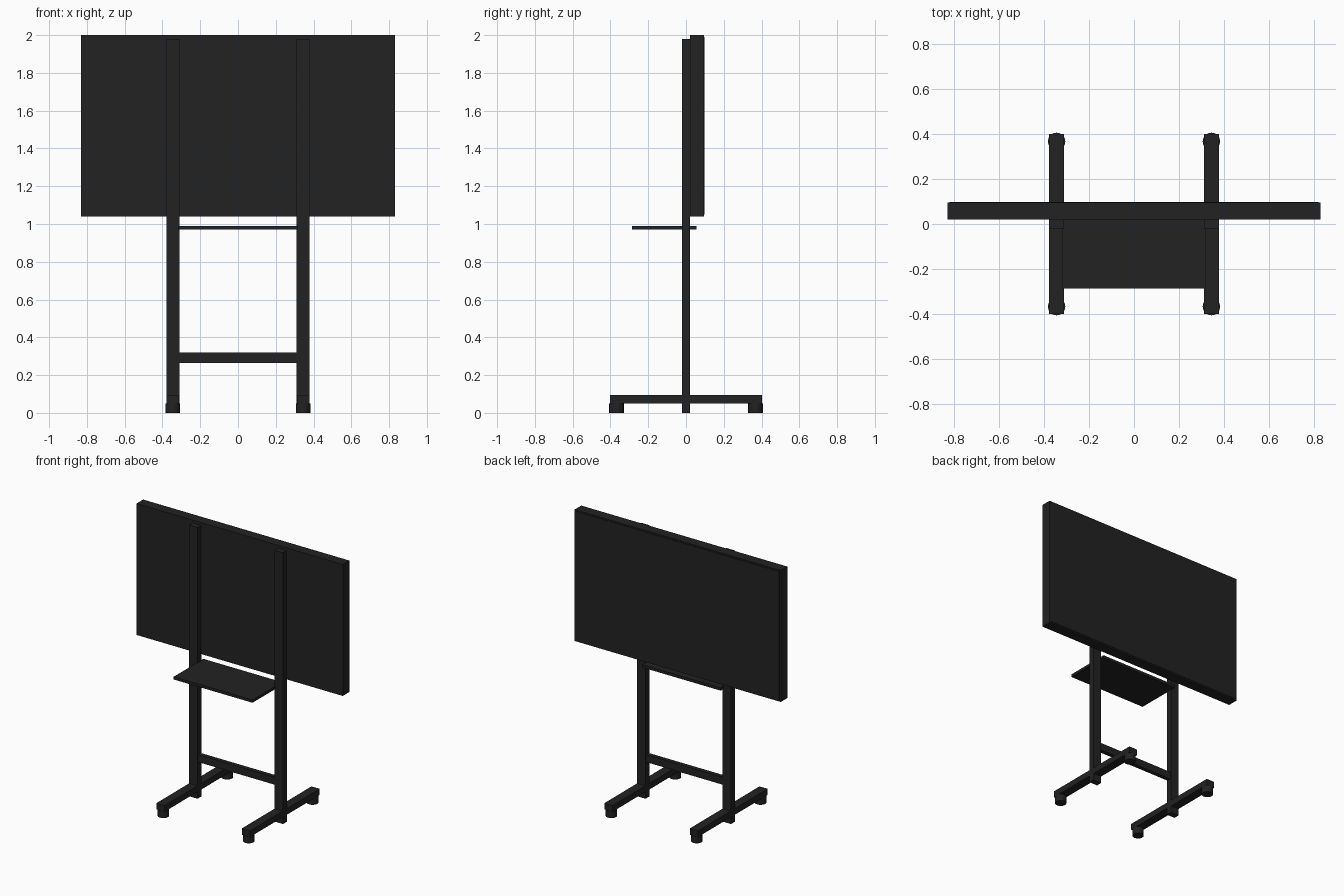
import bpy
import math

if "Cube" in bpy.data.objects:
    bpy.data.objects.remove(bpy.data.objects["Cube"], do_unlink=True)


def make_material(name, rgb):
    m = bpy.data.materials.new(name)
    m.use_nodes = True
    m.diffuse_color = (*rgb, 1)
    m.node_tree.nodes["Principled BSDF"].inputs["Base Color"].default_value = (*rgb, 1)
    return m


black = make_material("matte black", (0.016, 0.016, 0.016))


def box(name, x, y, z):
    """Box from (min, max) ranges on each axis."""
    bpy.ops.mesh.primitive_cube_add(size=1)
    o = bpy.context.object
    o.name = name
    for v in o.data.vertices:
        v.co = [r[0] if c < 0 else r[1] for c, r in zip(v.co, (x, y, z))]
    o.data.materials.append(black)
    return o


def caster(name, x, y):
    bpy.ops.mesh.primitive_cylinder_add(vertices=16, radius=0.039, depth=0.05,
                                        location=(x, y, 0.025))
    o = bpy.context.object
    o.name = name
    o.data.materials.append(black)
    bpy.ops.object.shade_smooth_by_angle(angle=math.radians(30))


# Screen: casing with a slightly smaller display panel on the back
box("screen_casing", (-0.832, 0.832), (0.02, 0.095), (1.04, 2.0))
box("display_panel", (-0.822, 0.822), (0.09, 0.099), (1.05, 1.99))

# Stand: post, foot and casters on each side
for side, s in (("left", 1), ("right", -1)):
    x = 0.345 * s
    box(side + "_post", (x - 0.034, x + 0.034), (-0.022, 0.022), (0, 1.98))
    box(side + "_foot", (x - 0.033, x + 0.033), (-0.402, 0.402), (0.05, 0.095))
    for end, t in (("front", -1), ("back", 1)):
        caster(f"{side}_{end}_caster", x, 0.368 * t)

# Cross pieces between the posts
box("lower_crossbar", (-0.315, 0.315), (-0.015, 0.015), (0.265, 0.32))
box("shelf", (-0.318, 0.318), (-0.287, 0.055), (0.97, 0.99))
